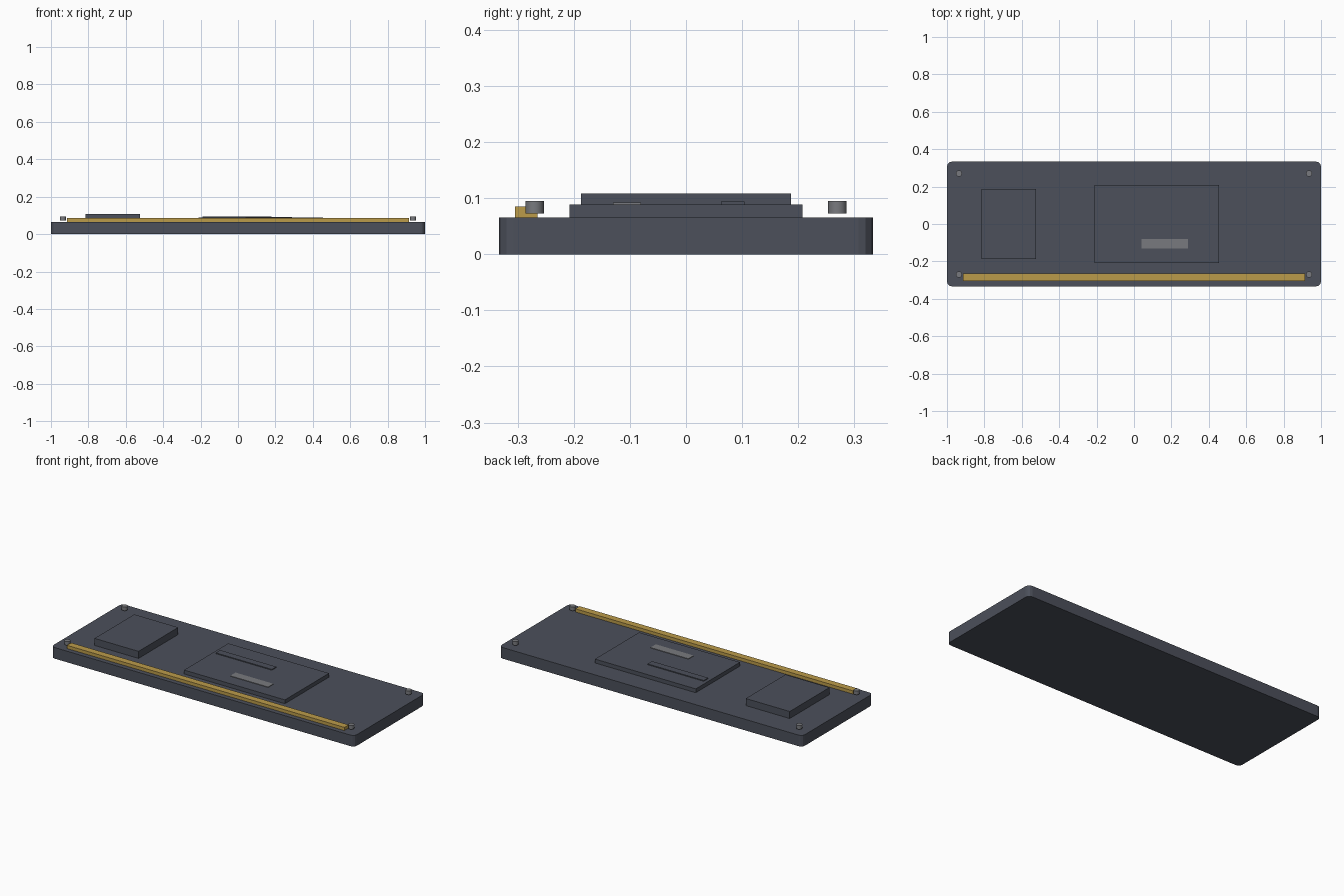
import bpy, bmesh

if "Cube" in bpy.data.objects:
    bpy.data.objects.remove(bpy.data.objects["Cube"])


def material(name, rgb):
    m = bpy.data.materials.new(name)
    m.diffuse_color = (*rgb, 1)
    m.use_nodes = True
    m.node_tree.nodes["Principled BSDF"].inputs["Base Color"].default_value = m.diffuse_color
    return m


DARK = material("dark_slate", (0.072, 0.080, 0.104))
GOLD = material("brass_gold", (0.50, 0.33, 0.068))
STEEL = material("steel_grey", (0.19, 0.195, 0.21))


def box(name, x, y, z, mat, corner=0):
    """Box from (min, max) ranges, with optional rounded vertical corners."""
    bm = bmesh.new()
    bmesh.ops.create_cube(bm, size=1)
    for v in bm.verts:
        for i, (lo, hi) in enumerate((x, y, z)):
            v.co[i] = lo if v.co[i] < 0 else hi
    if corner:
        upright = [e for e in bm.edges
                   if abs(e.verts[0].co.z - e.verts[1].co.z) > 1e-4]
        bmesh.ops.bevel(bm, geom=upright, offset=corner, segments=3,
                        profile=0.5, affect='EDGES')
    me = bpy.data.meshes.new(name)
    bm.to_mesh(me)
    bm.free()
    me.materials.append(mat)
    ob = bpy.data.objects.new(name, me)
    bpy.context.collection.objects.link(ob)
    return ob


# Base slab with softened corners
box("base_slab", (-1, 1), (-0.333, 0.333), (0, 0.066), DARK, 0.025)

# Raised blocks on the top face
box("side_block", (-0.815, -0.525), (-0.187, 0.187), (0.066, 0.108), DARK)
box("centre_plate", (-0.21, 0.455), (-0.208, 0.208), (0.066, 0.089), DARK)

# Thin bars on the centre plate
box("dark_bar", (-0.19, 0.18), (0.062, 0.104), (0.089, 0.094), DARK)
box("steel_bar", (0.04, 0.29), (-0.13, -0.08), (0.089, 0.092), STEEL)

# Contact strip along the front edge
box("contact_strip", (-0.915, 0.915), (-0.305, -0.265), (0.066, 0.085), GOLD)

# Corner screws, raised slightly above the slab
for sx in (-1, 1):
    for sy in (-1, 1):
        bpy.ops.mesh.primitive_cylinder_add(
            vertices=16, radius=0.0165, depth=0.022,
            location=(sx * 0.936, sy * 0.27, 0.084))
        screw = bpy.context.object
        screw.name = "corner_screw"
        screw.data.materials.append(STEEL)
        bpy.ops.object.shade_smooth_by_angle()
